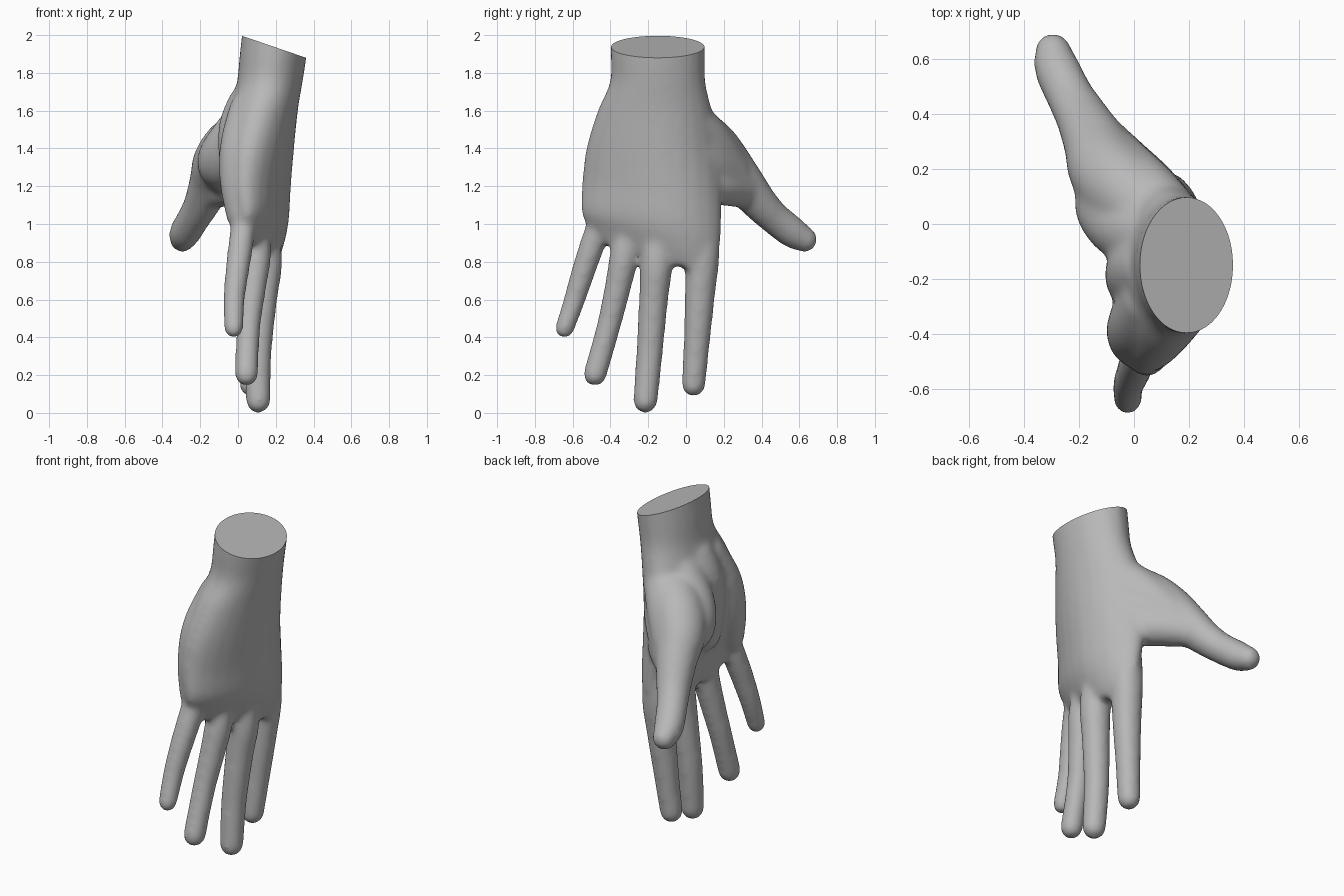
import bpy, bmesh, math
from mathutils import Vector

SIDES = 24
bm = bmesh.new()

def spline(rows, steps=4):
    """Catmull-Rom resampling of rows of numbers."""
    out = []
    for i in range(len(rows) - 1):
        p0, p1 = rows[max(i - 1, 0)], rows[i]
        p2, p3 = rows[i + 1], rows[min(i + 2, len(rows) - 1)]
        for s in range(steps):
            t = s / steps
            out.append([0.5 * (2 * b + (c - a) * t + (2 * a - 5 * b + 4 * c - d) * t ** 2
                               + (3 * b - a - 3 * c + d) * t ** 3)
                        for a, b, c, d in zip(p0, p1, p2, p3)])
    return out + [list(rows[-1])]

def loft(rings):
    """Closed skin over a list of point rings."""
    rings = [[bm.verts.new(p) for p in ring] for ring in rings]
    for a, b in zip(rings, rings[1:]):
        for i in range(SIDES):
            j = (i + 1) % SIDES
            bm.faces.new((a[i], a[j], b[j], b[i]))
    bm.faces.new(rings[0][::-1])
    bm.faces.new(rings[-1])

def digit(rows):
    """Round tapered tube with a domed tip; rows are x, y, z, radius."""
    pts = spline(rows)
    centres = [Vector(p[:3]) for p in pts]
    radii = [p[3] for p in pts]
    end, r = centres[-1], radii[-1]
    way = (end - centres[-2]).normalized()
    for a in (0.35, 0.7, 1.0, 1.3):
        centres.append(end + way * r * math.sin(a))
        radii.append(r * math.cos(a))
    rings = []
    for i, c in enumerate(centres):
        t = (centres[min(i + 1, len(centres) - 1)] - centres[max(i - 1, 0)]).normalized()
        u = t.cross(Vector((1, 0, 0))).normalized()
        v = t.cross(u)
        rings.append([c + radii[i] * (u * math.cos(k) + v * math.sin(k))
                      for k in (2 * math.pi * n / SIDES for n in range(SIDES))])
    loft(rings)

# Wrist and palm: z, x, y, half depth, half width, turn, slope, bend towards the thumb
palm = [
    (2.15, 0.215, -0.15, 0.178, 0.250, 0.00, 0.0, 0.0),
    (1.90, 0.187, -0.15, 0.178, 0.250, 0.00, 0.0, 0.0),
    (1.75, 0.168, -0.15, 0.174, 0.254, 0.03, 0.0, 0.1),
    (1.60, 0.138, -0.165, 0.178, 0.305, 0.12, 0.0, 0.4),
    (1.40, 0.117, -0.175, 0.174, 0.360, 0.20, 0.0, 0.75),
    (1.20, 0.120, -0.18, 0.148, 0.382, 0.25, -0.05, 0.75),
    (1.02, 0.138, -0.185, 0.114, 0.385, 0.26, -0.15, 0.7),
    (0.90, 0.130, -0.18, 0.086, 0.360, 0.26, -0.27, 0.6),
    (0.82, 0.120, -0.18, 0.058, 0.310, 0.26, -0.30, 0.5),
]
rings = []
for z, x, y, d, w, turn, slope, bend in spline(palm):
    ring = []
    for n in range(SIDES):
        k = 2 * math.pi * n / SIDES
        a, b = d * math.cos(k), w * math.sin(k)
        dy = b * math.cos(turn) - a * math.sin(turn)
        dx = a * math.cos(turn) + b * math.sin(turn) - bend * max(dy, 0) ** 2
        ring.append((x + dx, y + dy, z + slope * dy))
    rings.append(ring)
loft(rings)

# Little, ring, middle and index fingers, then the thumb
digit([(0.04, -0.42, 1.14, 0.055), (0.02, -0.483, 0.93, 0.067), (-0.003, -0.54, 0.76, 0.064),
       (-0.021, -0.59, 0.60, 0.058), (-0.023, -0.643, 0.446, 0.052)])
digit([(0.10, -0.29, 1.10, 0.055), (0.100, -0.325, 0.85, 0.076), (0.08, -0.36, 0.67, 0.071),
       (0.055, -0.412, 0.45, 0.064), (0.045, -0.482, 0.203, 0.063)])
digit([(0.14, -0.15, 1.10, 0.055), (0.150, -0.155, 0.82, 0.085), (0.13, -0.172, 0.60, 0.078),
       (0.108, -0.193, 0.32, 0.071), (0.107, -0.215, 0.063, 0.066)])
digit([(0.10, 0.08, 1.15, 0.06), (0.125, 0.090, 0.88, 0.089), (0.112, 0.073, 0.62, 0.081),
       (0.09, 0.056, 0.36, 0.070), (0.07, 0.04, 0.148, 0.064)])
digit([(0.11, 0.0, 1.52, 0.13), (-0.02, 0.11, 1.42, 0.152), (-0.10, 0.20, 1.325, 0.142),
       (-0.14, 0.29, 1.23, 0.118), (-0.19, 0.39, 1.11, 0.097), (-0.235, 0.47, 1.03, 0.087),
       (-0.28, 0.565, 0.955, 0.084), (-0.295, 0.628, 0.918, 0.069)])

# Web between thumb and index finger, and the back of the thumb root
digit([(0.09, 0.05, 1.24, 0.11), (0.04, 0.13, 1.215, 0.107), (-0.02, 0.20, 1.20, 0.104),
       (-0.12, 0.30, 1.175, 0.09)])
digit([(0.14, 0.0, 1.42, 0.12), (0.05, 0.115, 1.33, 0.12), (-0.05, 0.22, 1.25, 0.11),
       (-0.11, 0.29, 1.20, 0.10)])
digit([(0.17, -0.04, 1.62, 0.12), (0.11, 0.04, 1.53, 0.12), (0.03, 0.13, 1.43, 0.12),
       (-0.07, 0.24, 1.29, 0.105)])
# Thumb pad, middle and heel of the palm
digit([(0.08, -0.05, 1.61, 0.11), (-0.02, -0.01, 1.44, 0.135), (-0.085, 0.08, 1.32, 0.135),
       (-0.07, 0.16, 1.23, 0.085)])
digit([(0.08, -0.15, 1.66, 0.12), (0.03, -0.17, 1.52, 0.13), (0.02, -0.20, 1.36, 0.122),
       (0.045, -0.22, 1.14, 0.105)])
digit([(0.08, -0.26, 1.62, 0.12), (0.025, -0.36, 1.42, 0.12), (0.015, -0.41, 1.22, 0.112),
       (0.02, -0.445, 1.05, 0.085)])

mesh = bpy.data.meshes.new("hand")
bmesh.ops.recalc_face_normals(bm, faces=bm.faces)
bm.to_mesh(mesh)
bm.free()
hand = bpy.data.objects.new("hand", mesh)
bpy.context.collection.objects.link(hand)

# Fuse the parts into one skin and soften the joins
remesh = hand.modifiers.new("fuse", 'REMESH')
remesh.mode = 'VOXEL'
remesh.voxel_size = 0.014
soften = hand.modifiers.new("soften", 'SMOOTH')
soften.factor = 0.5
soften.iterations = 22
fused = bpy.data.meshes.new_from_object(
    hand.evaluated_get(bpy.context.evaluated_depsgraph_get()))
hand.modifiers.clear()
hand.data = fused

# Slanted flat cut through the wrist
bm = bmesh.new()
bm.from_mesh(fused)
bmesh.ops.bisect_plane(bm, geom=bm.verts[:] + bm.edges[:] + bm.faces[:],
                       plane_co=(0.01, 0, 2.0), plane_no=(0.12, 0, 0.35), clear_outer=True)
bmesh.ops.holes_fill(bm, edges=[e for e in bm.edges if e.is_boundary], sides=0)
bmesh.ops.recalc_face_normals(bm, faces=bm.faces)
bm.to_mesh(fused)
bm.free()

grey = bpy.data.materials.new("plain grey")
grey.diffuse_color = (0.48, 0.48, 0.48, 1)
fused.materials.clear()
fused.materials.append(grey)
bpy.context.view_layer.objects.active = hand
hand.select_set(True)
bpy.ops.object.shade_smooth_by_angle(angle=math.radians(40))
